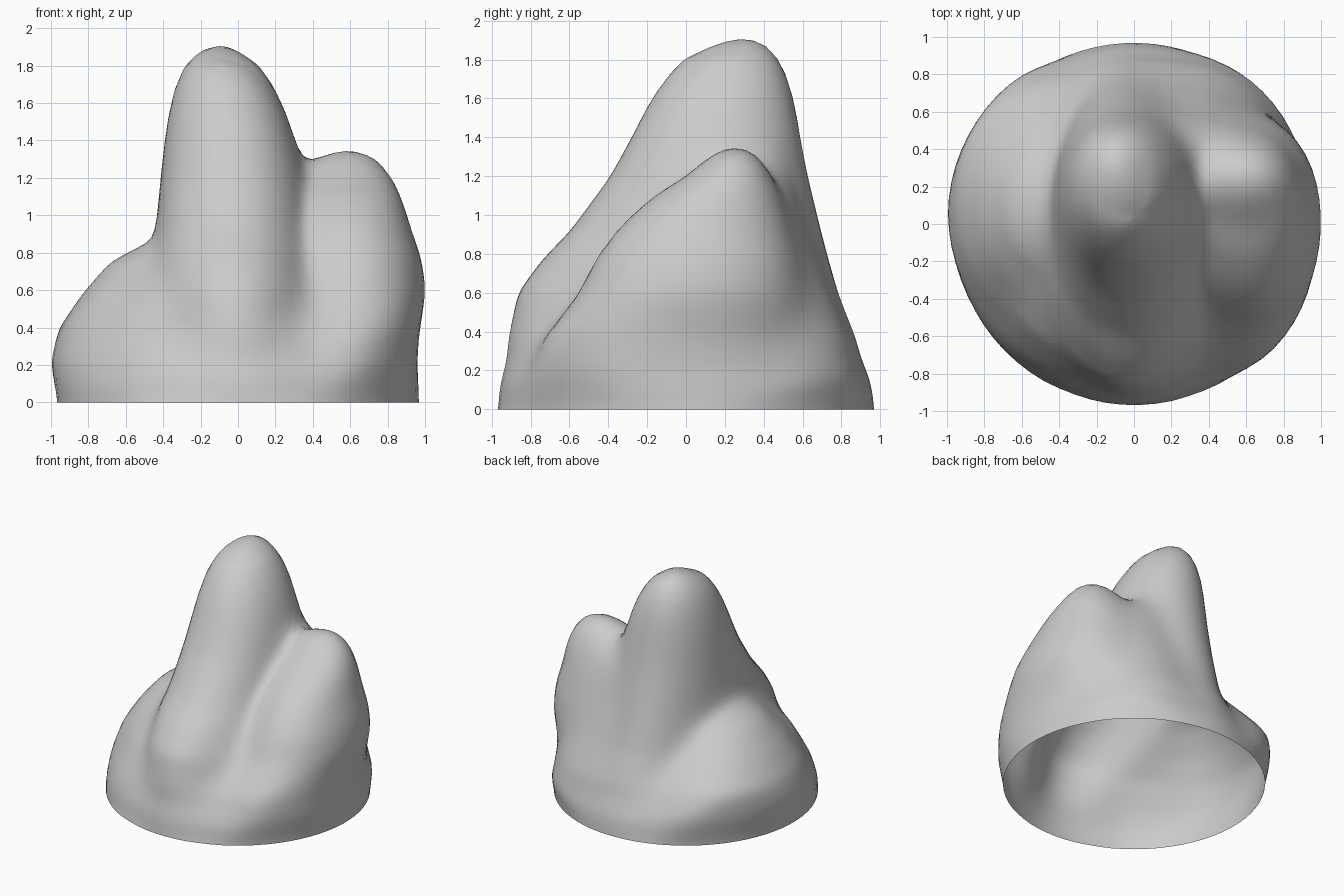
import bpy, bmesh, math
from mathutils import Vector

if "Cube" in bpy.data.objects:
    bpy.data.objects.remove(bpy.data.objects["Cube"], do_unlink=True)

# Each lobe: roundness exponent, then levels of (z, x min, x max, y min, y max)
TALL_PEAK = (2.1, [
    (0, -.5, .5, -.95, .95), (.37, -.48, .46, -.93, .88), (.6, -.47, .43, -.88, .79),
    (.77, -.46, .41, -.75, .74), (.92, -.44, .39, -.6, .7), (1.2, -.415, .35, -.39, .63),
    (1.4, -.395, .31, -.28, .59), (1.62, -.365, .235, -.17, .56),
    (1.8, -.31, .125, -.03, .5), (1.88, -.22, .01, .14, .44), (1.93, -.1, -.1, .31, .31)])
SHORT_PEAK = (2.1, [
    (0, .1, .95, -.85, .7), (.35, .18, .97, -.75, .6), (.6, .22, 1.01, -.56, .59),
    (.77, .26, .985, -.48, .57), (.93, .28, .93, -.36, .53), (1.1, .31, .88, -.17, .49),
    (1.2, .33, .84, 0, .45), (1.32, .42, .75, .13, .38), (1.37, .6, .6, .25, .25)])
LOW_MOUND = (2.1, [
    (0, -.98, .2, -.75, .88), (.22, -1.01, .1, -.62, .85), (.4, -.96, 0, -.5, .75),
    (.59, -.83, 0, -.4, .58), (.75, -.69, 0, -.26, .43), (.83, -.54, 0, -.18, .32),
    (.93, -.3, -.2, 0, .1)])
BACK_WALL = (2, [
    (0, -.3, .88, -.2, .93), (.35, -.3, .8, -.2, .86), (.6, -.25, .74, -.1, .75),
    (.9, -.2, .7, 0, .63), (1.1, -.1, .58, .1, .56), (1.25, 0, .38, .15, .5),
    (1.4, .1, .15, .3, .35)])
FRONT_SHOULDER = (2, [(z, c - r, c + r, c - r, c + r) for z, c, r in
                      ((0, -.33, .5), (.24, -.3, .5), (.48, -.25, .44), (.66, -.2, .33), (.9, -.2, .1))])
APRON = (2, [(z, -r, r, -r, r) for z, r in
             ((0, .965), (.15, .94), (.35, .83), (.6, .64), (.85, .4), (1.1, .01))])
LOBES = (TALL_PEAK, SHORT_PEAK, LOW_MOUND, BACK_WALL, FRONT_SHOULDER, APRON)
BLEND = .06


def depth(lobe, p):
    """Approximate depth of a point inside one lobe."""
    power, levels = lobe
    for a, b in zip(levels, levels[1:]):
        if a[0] <= p.z <= b[0]:
            t = (p.z - a[0]) / (b[0] - a[0])
            x0, x1, y0, y1 = (u + (v - u) * t for u, v in zip(a[1:], b[1:]))
            rx, ry = max((x1 - x0) / 2, .001), max((y1 - y0) / 2, .001)
            dx, dy = abs(p.x - (x0 + x1) / 2) / rx, abs(p.y - (y0 + y1) / 2) / ry
            return (1 - (dx ** power + dy ** power) ** (1 / power)) * min(rx, ry)
    return -1


def field(p):
    """Softly blended union of all lobes, kept within a round footprint."""
    total = -1
    for lobe in LOBES:
        d = depth(lobe, p)
        h = max(BLEND - abs(total - d), 0) / BLEND
        total = max(total, d) + h * h * BLEND / 4
    footprint = min(.968 + .2 * p.z, 1.01)
    return min(total, footprint - math.hypot(p.x, p.y))


def surface(core, direction):
    """Outermost surface point along a ray from the core."""
    far = 2.2
    while far > .1 and field(core + direction * far) < 0:
        far -= .03
    near, far = far, far + .03
    for _ in range(9):
        mid = (near + far) / 2
        if field(core + direction * mid) < 0:
            far = mid
        else:
            near = mid
    return core + direction * near


# Open-bottomed rock shell, wrapped from the rim up to a closing point
SEGMENTS, RINGS = 72, 46
core = Vector((.03, .05, 0))
bm = bmesh.new()
rings = []
for i in range(RINGS):
    tilt = math.pi / 2 * i / RINGS
    ring = []
    for j in range(SEGMENTS):
        turn = math.tau * j / SEGMENTS
        ray = Vector((math.cos(turn) * math.cos(tilt), math.sin(turn) * math.cos(tilt), math.sin(tilt)))
        ring.append(bm.verts.new(surface(core, ray)))
    rings.append(ring)
top = bm.verts.new(surface(core, Vector((0, 0, 1))))
for j in range(SEGMENTS):
    k = (j + 1) % SEGMENTS
    for low, high in zip(rings, rings[1:]):
        bm.faces.new((low[j], low[k], high[k], high[j]))
    bm.faces.new((rings[-1][j], rings[-1][k], top))

# Soften the weathered surface while keeping the rim flat
inner = [v for ring in rings[1:] for v in ring] + [top]
for _ in range(5):
    bmesh.ops.smooth_vert(bm, verts=inner, factor=.5, use_axis_x=True, use_axis_y=True, use_axis_z=True)

mesh = bpy.data.meshes.new("rock_shell")
bm.to_mesh(mesh)
bm.free()
rock = bpy.data.objects.new("rock_shell", mesh)
bpy.context.collection.objects.link(rock)

# Plain grey stone
stone = bpy.data.materials.new("grey_stone")
stone.use_nodes = True
stone.diffuse_color = (.6, .6, .6, 1)
stone.node_tree.nodes["Principled BSDF"].inputs["Base Color"].default_value = (.6, .6, .6, 1)
mesh.materials.append(stone)
for face in mesh.polygons:
    face.use_smooth = True
